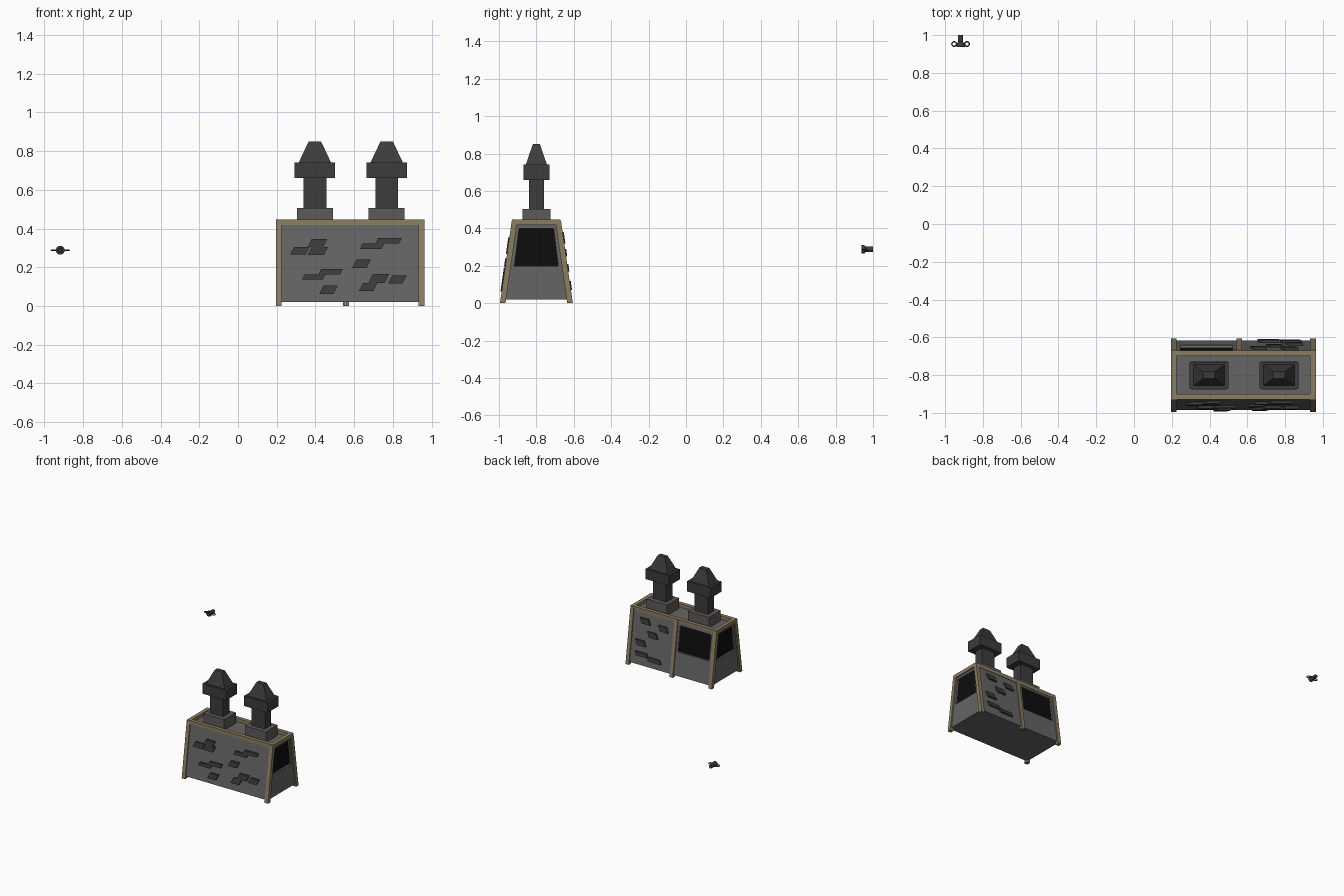
import bpy, bmesh, math

if "Cube" in bpy.data.objects:
    bpy.data.objects.remove(bpy.data.objects["Cube"])

CY = -0.80            # centre line of the hut in y
X0, X1 = 0.195, 0.963  # hut ends


def mat(name, r, g, b):
    m = bpy.data.materials.new(name)
    m.diffuse_color = (r, g, b, 1)
    m.use_nodes = True
    m.node_tree.nodes["Principled BSDF"].inputs["Base Color"].default_value = m.diffuse_color
    return m


WALL = mat("stone_grey", 0.13, 0.13, 0.13)
DARK = mat("dark_stone", 0.045, 0.045, 0.045)
BASE = mat("warm_grey", 0.115, 0.10, 0.10)
WOOD = mat("timber", 0.26, 0.21, 0.125)
BLACK = mat("dark_glass", 0.004, 0.004, 0.004)


def half(z):
    """Half depth of the tapering hut at height z."""
    return 0.195 - 0.144 * z


def loft(name, a, b, material):
    """Solid between two matching outlines."""
    bm = bmesh.new()
    va = [bm.verts.new(p) for p in a]
    vb = [bm.verts.new(p) for p in b]
    n = len(a)
    bm.faces.new(va)
    bm.faces.new(vb)
    for i in range(n):
        j = (i + 1) % n
        bm.faces.new((va[i], va[j], vb[j], vb[i]))
    bmesh.ops.recalc_face_normals(bm, faces=bm.faces)
    me = bpy.data.meshes.new(name)
    bm.to_mesh(me)
    bm.free()
    me.materials.append(material)
    ob = bpy.data.objects.new(name, me)
    bpy.context.collection.objects.link(ob)
    return ob


def rect(x0, x1, y0, y1, z):
    return [(x0, y0, z), (x1, y0, z), (x1, y1, z), (x0, y1, z)]


def box(name, x0, x1, y0, y1, z0, z1, material):
    return loft(name, rect(x0, x1, y0, y1, z0), rect(x0, x1, y0, y1, z1), material)


def on_slope(name, side, outline, inner, outer, material):
    """Plate following the sloped front (-1) or back (+1); offsets from half()."""
    ring = lambda off: [(x, CY + side * (half(z) + off), z) for x, z in outline]
    return loft(name, ring(inner), ring(outer), material)


def on_end(name, xa, xb, outline, material):
    return loft(name, [(xa, CY + y, z) for y, z in outline],
                [(xb, CY + y, z) for y, z in outline], material)


# Hut body
def body_ring(z):
    h = half(z) - 0.008
    return rect(X0 + 0.01, X1 - 0.01, CY - h, CY + h, z)


walls = loft("walls", body_ring(0.02), body_ring(0.42), WALL)

# Window recesses and panes: both ends, and the left half of the back
end_win = [(-0.117, 0.2), (0.117, 0.2), (0.092, 0.4), (-0.092, 0.4)]
back_win = [(0.245, 0.2), (0.522, 0.2), (0.522, 0.4), (0.245, 0.4)]
cutters = [on_end("end_cutter", X0 - 0.05, X0 + 0.03, end_win, WALL),
           on_end("end_cutter", X1 - 0.03, X1 + 0.05, end_win, WALL),
           on_slope("back_cutter", 1, back_win, -0.028, 0.05, WALL)]
for c in cutters:
    mod = walls.modifiers.new("recess", 'BOOLEAN')
    mod.operation = 'DIFFERENCE'
    mod.object = c
    bpy.context.view_layer.objects.active = walls
    bpy.ops.object.modifier_apply(modifier=mod.name)
    bpy.data.objects.remove(c)
on_end("left_window", X0 + 0.024, X0 + 0.034, end_win, BLACK)
on_end("right_window", X1 - 0.034, X1 - 0.024, end_win, BLACK)
on_slope("back_window", 1, back_win, -0.034, -0.022, BLACK)

# Timber posts: four corners and the middle of the back
W = 0.03
posts = [(X0, -1), (X1 - W, -1), (X0, 1), (X1 - W, 1), (0.542, 1)]
for x, s in posts:
    on_slope("corner_post" if x != 0.542 else "back_middle_post", s,
             [(x, 0), (x + W, 0), (x + W, 0.44), (x, 0.44)], -W, 0, WOOD)

# Timber rim around the roof
H = 0.13
for s in (-1, 1):
    box("roof_rim_long", X0, X1, CY + s * (H - W), CY + s * H, 0.418, 0.447, WOOD)
for x in (X0, X1 - W):
    box("roof_rim_short", x, x + W, CY - H + W, CY + H - W, 0.418, 0.447, WOOD)

# Raised stones: x start, x end, z bottom, z top
front = [(.27, .37, .265, .305), (.36, .46, .305, .345), (.36, .465, .263, .305),
         (.33, .45, .137, .162), (.415, .54, .162, .19), (.42, .515, .062, .105),
         (.59, .685, .197, .24), (.63, .755, .295, .322), (.71, .845, .322, .35),
         (.625, .72, .077, .12), (.675, .78, .12, .165), (.775, .87, .115, .157)]
back = [(.775, .87, .34, .38), (.615, .705, .32, .36), (.70, .795, .25, .29),
        (.80, .895, .17, .21), (.77, .89, .09, .12), (.655, .78, .07, .10)]
for s, stones in ((-1, front), (1, back)):
    for x0, x1, z0, z1 in stones:
        k = (z1 - z0) * 0.5
        on_slope("wall_stone", s, [(x0, z0), (x1 - k, z0), (x1, z1), (x0 + k, z1)],
                 -0.02, 0.006, DARK)

# Two chimneys: (half x, half y) sections stacked upwards
parts = [("chimney_base", .093, .075, .42, .093, .075, .505, BASE),
         ("chimney_shaft", .059, .04, .505, .059, .04, .66, DARK),
         ("chimney_cap", .104, .07, .66, .104, .07, .742, DARK),
         ("chimney_top", .083, .056, .742, .032, .019, .85, DARK)]
for cx in (0.397, 0.768):
    for name, ax, ay, z0, bx, by, z1, m in parts:
        loft(name, rect(cx - ax, cx + ax, CY - ay, CY + ay, z0),
             rect(cx - bx, cx + bx, CY - by, CY + by, z1), m)

# Small separate nozzle: hollow flared mouth, stem and two side rings
NX, NZ = -0.918, 0.288
profile = [(0, .955), (.01, .955), (.012, .937), (.023, .937), (.022, .952),
           (.014, .963), (.014, 1.0), (0, 1.0)]
bm = bmesh.new()
vs = [bm.verts.new((NX + r, y, NZ)) for r, y in profile]
es = [bm.edges.new(p) for p in zip(vs, vs[1:])]
bmesh.ops.spin(bm, geom=vs + es, cent=(NX, 0, NZ), axis=(0, 1, 0),
               angle=math.tau, steps=12)
bmesh.ops.remove_doubles(bm, verts=bm.verts, dist=1e-4)
bmesh.ops.recalc_face_normals(bm, faces=bm.faces)
me = bpy.data.meshes.new("nozzle")
bm.to_mesh(me)
bm.free()
me.materials.append(DARK)
bpy.context.collection.objects.link(bpy.data.objects.new("nozzle", me))
for s in (-1, 1):
    bpy.ops.mesh.primitive_torus_add(location=(NX + s * 0.034, 0.953, NZ),
                                     major_radius=0.0125, minor_radius=0.0035,
                                     major_segments=12, minor_segments=6)
    ring = bpy.context.object
    ring.name = "nozzle_ring"
    ring.data.materials.append(DARK)
